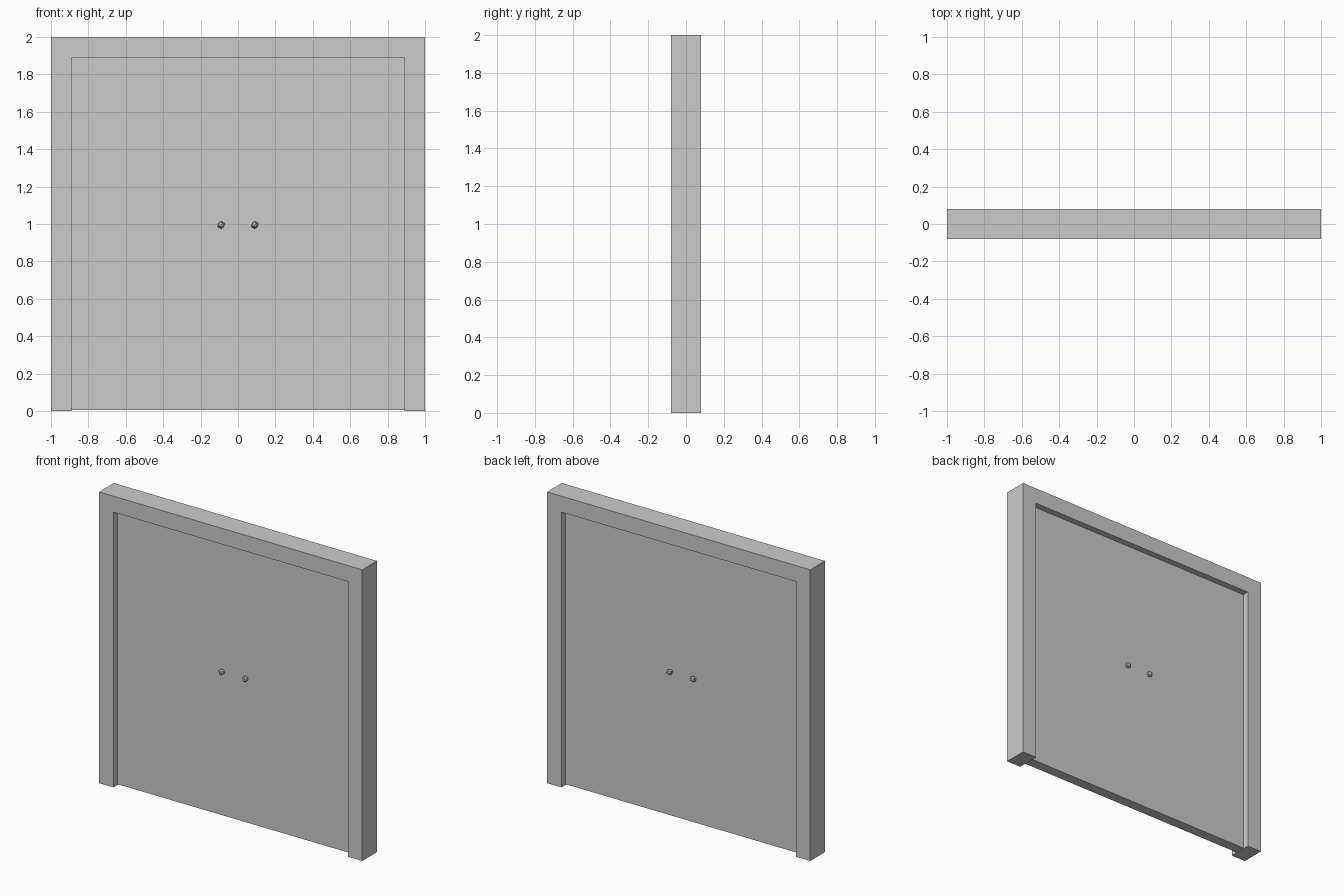
import bpy, bmesh

if "Cube" in bpy.data.objects:
    bpy.data.objects.remove(bpy.data.objects["Cube"])

W, H, D = 1.0, 2.0, 0.08       # half width, height, half depth
IW, IH = 0.89, 1.89            # opening half width, height
PANEL = 0.036                  # half thickness of the door panel


def make_object(name, bm):
    bmesh.ops.recalc_face_normals(bm, faces=bm.faces)
    mesh = bpy.data.meshes.new(name)
    bm.to_mesh(mesh)
    bm.free()
    ob = bpy.data.objects.new(name, mesh)
    bpy.context.collection.objects.link(ob)
    return ob


def extrude_profile(name, points, half_depth):
    """Extrude an x-z outline symmetrically along y."""
    bm = bmesh.new()
    face = bm.faces.new([bm.verts.new((x, -half_depth, z)) for x, z in points])
    ext = bmesh.ops.extrude_face_region(bm, geom=[face])
    verts = [v for v in ext["geom"] if isinstance(v, bmesh.types.BMVert)]
    bmesh.ops.translate(bm, verts=verts, vec=(0, 2 * half_depth, 0))
    return make_object(name, bm)


# Frame: two jambs and a lintel as one outline
extrude_profile("door_frame", [(-W, 0), (-IW, 0), (-IW, IH), (IW, IH),
                               (IW, 0), (W, 0), (W, H), (-W, H)], D)

# Recessed door panel with a slight floor gap
extrude_profile("door_panel", [(-IW, 0.005), (IW, 0.005), (IW, IH), (-IW, IH)], PANEL)

# Low-poly knobs, a pair on each side
for side, sy in (("front", -1), ("back", 1)):
    for hand, sx in (("left", -1), ("right", 1)):
        bm = bmesh.new()
        bmesh.ops.create_icosphere(bm, subdivisions=1, radius=0.021)
        knob = make_object(f"{side}_{hand}_knob", bm)
        knob.location = (sx * 0.09, sy * 0.05, 0.995)
